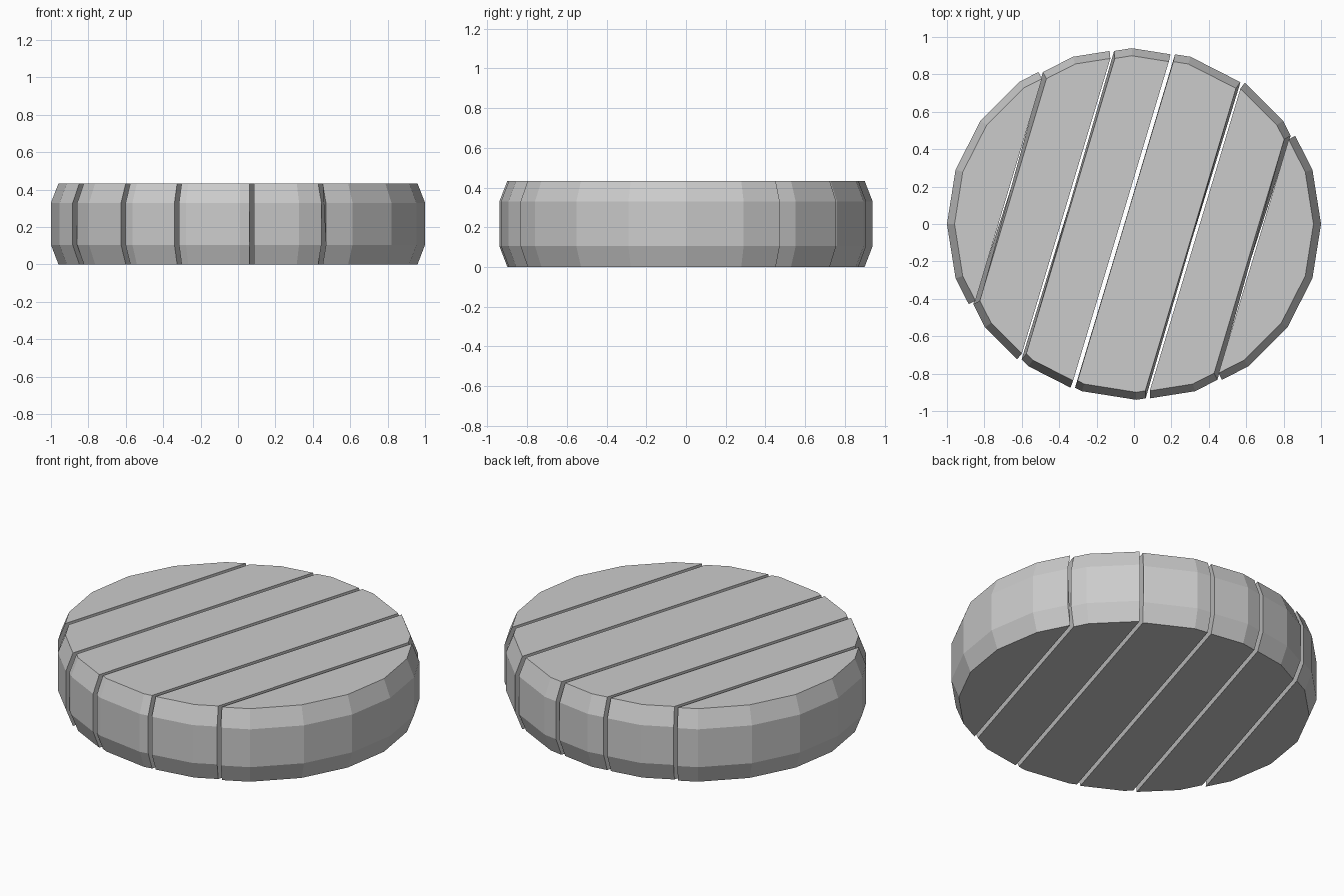
import bpy
import bmesh
from math import cos, sin, pi

default = bpy.data.objects.get("Cube")
if default:
    bpy.data.objects.remove(default, do_unlink=True)

RADIUS, SIDES = 0.94, 20
LEVELS = [(0.0, 0.957), (0.105, 1.0), (0.33, 1.0), (0.434, 0.957)]  # height, ring scale
SLANT = 0.3                                 # sideways lean of the cuts
CUTS = [-0.695, -0.372, -0.065, 0.33, 0.66]
GAP = 0.024

grey = bpy.data.materials.new("light_grey")
grey.use_nodes = True
grey.diffuse_color = (0.6, 0.6, 0.6, 1)
grey.node_tree.nodes["Principled BSDF"].inputs["Base Color"].default_value = (0.6, 0.6, 0.6, 1)


def offset(p):
    """Position of a point across the slanted cuts."""
    return p[0] - SLANT * p[1]


def disc_outline():
    """Many-sided outline with an extra point wherever a cut crosses it."""
    ring = [(RADIUS * cos(2 * pi * i / SIDES), RADIUS * sin(2 * pi * i / SIDES))
            for i in range(SIDES)]
    points = []
    for a, b in zip(ring, ring[1:] + ring[:1]):
        da, db = offset(a), offset(b)
        ts = sorted((c - da) / (db - da) for c in CUTS if (c - da) * (c - db) < 0)
        points.append(a)
        points += [(a[0] + (b[0] - a[0]) * t, a[1] + (b[1] - a[1]) * t) for t in ts]
    return points


def make_slice(name, outline, shift):
    """Stack the outline at each level, then close the rim, cut walls, top and base."""
    bm = bmesh.new()
    rings = [[bm.verts.new((x * s + shift, y * s, z)) for x, y in outline]
             for z, s in LEVELS]
    n = len(outline)
    for i in range(n):
        j = (i + 1) % n
        d = offset(outline[i])
        is_cut = abs(d - offset(outline[j])) < 1e-5 and any(abs(d - c) < 1e-5 for c in CUTS)
        if is_cut:
            bm.faces.new([r[j] for r in rings] + [r[i] for r in reversed(rings)])
        else:
            for low, high in zip(rings, rings[1:]):
                bm.faces.new((low[i], low[j], high[j], high[i]))
    bm.faces.new(rings[-1])
    bm.faces.new(rings[0][::-1])
    mesh = bpy.data.meshes.new(name)
    bm.to_mesh(mesh)
    bm.free()
    mesh.materials.append(grey)
    bpy.context.collection.objects.link(bpy.data.objects.new(name, mesh))


# Six slices, spread apart sideways by the gap
outline = disc_outline()
bounds = [-9] + CUTS + [9]
for k, (lo, hi) in enumerate(zip(bounds, bounds[1:])):
    part = [p for p in outline if lo - 1e-6 <= offset(p) <= hi + 1e-6]
    make_slice(f"disc_slice_{k + 1}", part, (k - len(CUTS) / 2) * GAP)
